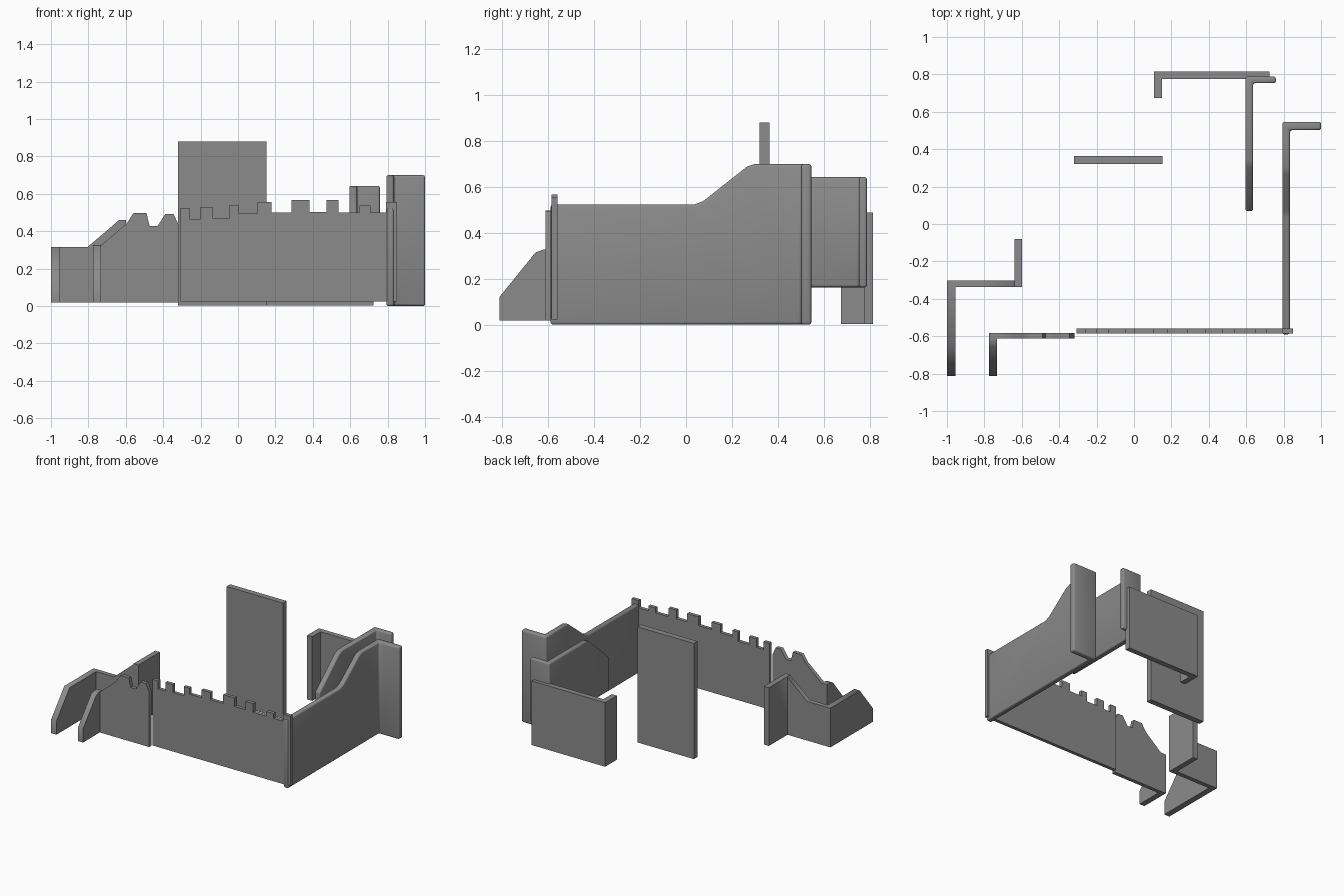
import bpy, bmesh, math

if "Cube" in bpy.data.objects:
    bpy.data.objects.remove(bpy.data.objects["Cube"])

# Dark stone grey shared by every part
stone = bpy.data.materials.new("dark_stone")
stone.diffuse_color = (.26, .26, .26, 1)
stone.use_nodes = True
stone.node_tree.nodes["Principled BSDF"].inputs["Base Color"].default_value = stone.diffuse_color


def slab(name, axis, profile, a, b):
    """Extrude a 2D profile (u, z) between a and b along axis 'x' or 'y'."""
    bm = bmesh.new()
    pos = (lambda u, z, t: (t, u, z)) if axis == 'x' else (lambda u, z, t: (u, t, z))
    face = bm.faces.new([bm.verts.new(pos(u, z, a)) for u, z in profile])
    ext = bmesh.ops.extrude_face_region(bm, geom=[face])
    for v in ext['geom']:
        if isinstance(v, bmesh.types.BMVert):
            if axis == 'x':
                v.co.x = b
            else:
                v.co.y = b
    bmesh.ops.recalc_face_normals(bm, faces=bm.faces[:])
    me = bpy.data.meshes.new(name)
    bm.to_mesh(me)
    bm.free()
    me.materials.append(stone)
    ob = bpy.data.objects.new(name, me)
    bpy.context.collection.objects.link(ob)
    return ob


def rect(u0, u1, z0, z1):
    return [(u0, z0), (u1, z0), (u1, z1), (u0, z1)]


def apply_mod(ob, mod):
    bpy.context.view_layer.objects.active = ob
    bpy.ops.object.modifier_apply(modifier=mod.name)


def fuse(base, *others):
    """Union the parts into one wall and dissolve flat seams."""
    for o in others:
        m = base.modifiers.new("union", 'BOOLEAN')
        m.operation, m.solver, m.object = 'UNION', 'EXACT', o
        apply_mod(base, m)
        bpy.data.objects.remove(o)
    bm = bmesh.new()
    bm.from_mesh(base.data)
    bmesh.ops.remove_doubles(bm, verts=bm.verts[:], dist=1e-5)
    bmesh.ops.dissolve_limit(bm, angle_limit=math.radians(0.5),
                             verts=bm.verts[:], edges=bm.edges[:])
    bm.to_mesh(base.data)
    bm.free()
    return base


def soften(ob, width):
    m = ob.modifiers.new("soft_edges", 'BEVEL')
    m.width, m.segments, m.limit_method = width, 3, 'ANGLE'
    m.angle_limit = math.radians(40)
    apply_mod(ob, m)


# Front wall with uneven battlements: (right end of step, height)
steps = [(-.26, .525), (-.2, .465), (-.136, .53), (-.045, .47), (.003, .54),
         (.104, .495), (.179, .555), (.286, .5), (.382, .567), (.473, .503),
         (.537, .567), (.65, .5), (.708, .537), (.79, .5), (.85, .555)]
outline, x = [(.85, .023), (-.307, .023)], -.307
for end, h in steps:
    outline += [(x, h), (end, h)]
    x = end
slab("battlement_wall", 'y', outline, -.586, -.56)

# Broken wall at front left with a sloped return leg
leg = [(-.813, .018), (-.813, .12), (-.655, .315)]
broken = slab("broken_wall", 'y', [
    (-.775, .018), (-.318, .018), (-.318, .435), (-.345, .493), (-.388, .493),
    (-.43, .428), (-.473, .428), (-.489, .497), (-.559, .497), (-.596, .44),
    (-.73, .327), (-.775, .327)], -.612, -.583)
fuse(broken, slab("leg", 'x', leg + [(-.62, .327), (-.583, .327), (-.583, .018)],
                  -.775, -.732))

# Stepped left wall: sloped leg, rising middle, end return
left = slab("left_wall", 'y', [(-1, .018), (-.6, .018), (-.6, .46), (-.635, .46),
                               (-.805, .315), (-1, .315)], -.337, -.303)
fuse(left, slab("leg", 'x', leg + [(-.303, .315), (-.303, .018)], -1, -.955),
     slab("end", 'x', rect(-.337, -.08, .018, .46), -.64, -.6))

# Tall freestanding slab
slab("tall_slab", 'y', rect(-.32, .152, .002, .88), .32, .363)

# Low back wall with short return
back = slab("back_wall", 'y', rect(.108, .725, .002, .488), .775, .815)
fuse(back, slab("return", 'x', rect(.675, .815, .002, .488), .108, .15))

# Long right wall with raised rear and outer flange
right = slab("right_wall", 'x', [(-.59, 0), (.546, 0), (.546, .7),
                                 (.30, .7), (.265, .688), (.075, .538),
                                 (.035, .523), (-.59, .523)], .793, .834)
soften(fuse(right, slab("flange", 'y', rect(.793, 1, 0, .7), .502, .546)), .012)

# Inner right wall with sloped front and flange
inner = slab("inner_wall", 'x', [(.07, .163), (.788, .163), (.788, .643),
                                 (.34, .643), (.30, .625), (.07, .42)],
             .595, .637)
soften(fuse(inner, slab("flange", 'y', rect(.595, .758, .163, .643), .753, .788)), .01)

# Smooth shading across slopes and rounded edges, square corners stay sharp
bpy.ops.object.select_all(action='SELECT')
bpy.ops.object.shade_smooth_by_angle(angle=math.radians(60))
